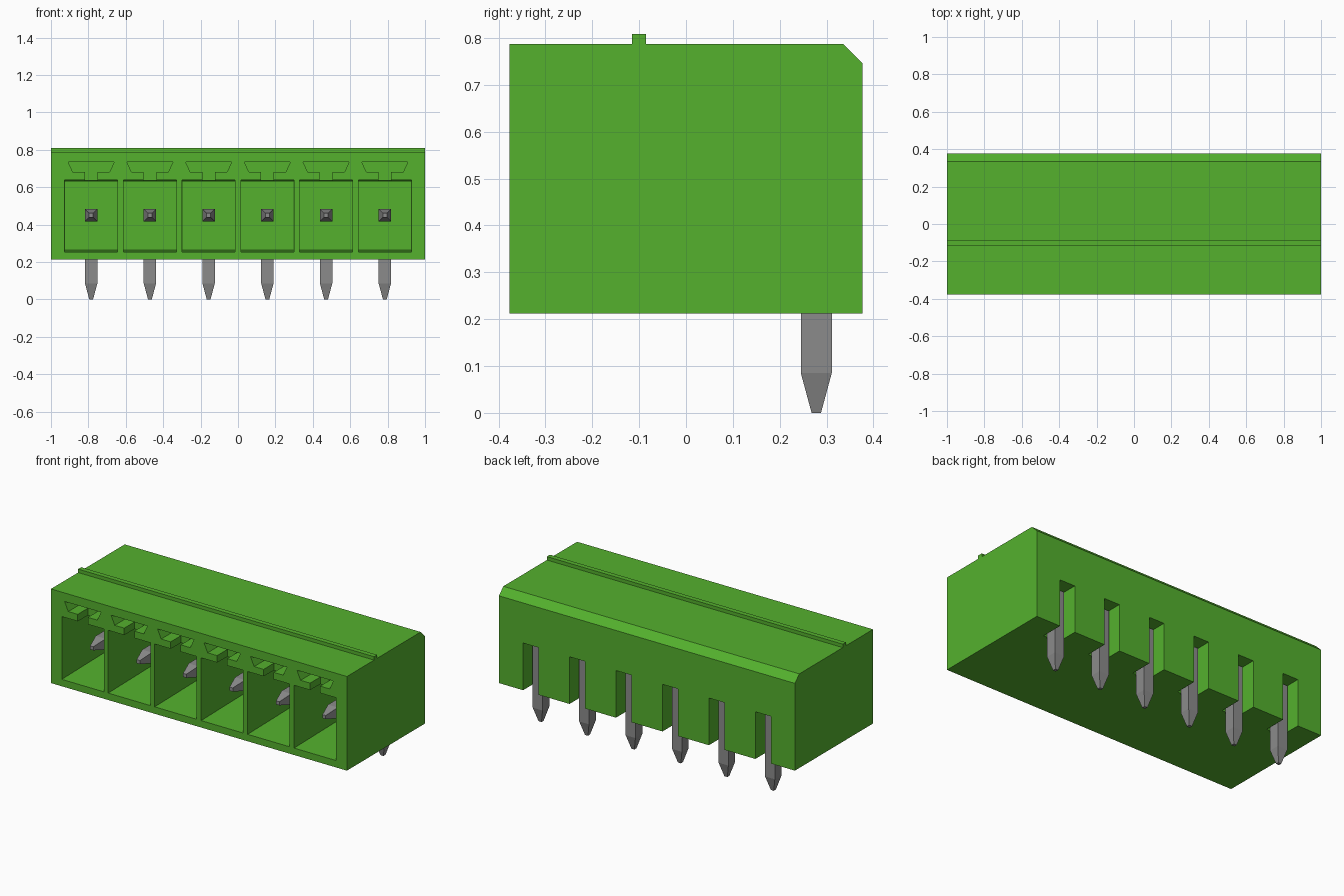
import bpy, bmesh

cube = bpy.data.objects.get("Cube")
if cube:
    bpy.data.objects.remove(cube, do_unlink=True)

CENTRES = [-0.785 + 0.314 * i for i in range(6)]


def material(name, rgb):
    m = bpy.data.materials.new(name)
    m.use_nodes = True
    m.diffuse_color = (*rgb, 1)
    m.node_tree.nodes["Principled BSDF"].inputs["Base Color"].default_value = (*rgb, 1)
    return m


green = material("green_plastic", (0.089, 0.44, 0.027))
grey = material("grey_metal", (0.26, 0.26, 0.26))


def loft(bm, rings):
    """Join equal-length rings of points into a capped solid."""
    loops = [[bm.verts.new(p) for p in ring] for ring in rings]
    n = len(loops[0])
    for a, b in zip(loops, loops[1:]):
        for i in range(n):
            j = (i + 1) % n
            bm.faces.new((a[i], a[j], b[j], b[i]))
    bm.faces.new(loops[0][::-1])
    bm.faces.new(loops[-1])


def finish(bm, name, mat):
    bmesh.ops.recalc_face_normals(bm, faces=bm.faces)
    mesh = bpy.data.meshes.new(name)
    bm.to_mesh(mesh)
    bm.free()
    mesh.materials.append(mat)
    obj = bpy.data.objects.new(name, mesh)
    bpy.context.collection.objects.link(obj)
    return obj


def rect(c, half, z0, z1, y):
    return [(c - half, y, z0), (c + half, y, z0), (c + half, y, z1), (c - half, y, z1)]


# Housing: side profile with rear chamfer and top ridge, extruded along x
profile = [(-0.377, 0.212), (0.377, 0.212), (0.377, 0.745), (0.335, 0.787),
           (-0.085, 0.787), (-0.085, 0.808), (-0.115, 0.808), (-0.115, 0.787),
           (-0.377, 0.787)]
bm = bmesh.new()
loft(bm, [[(x, y, z) for y, z in profile] for x in (-1, 1)])
housing = finish(bm, "housing", green)

# Front pockets with a slight draft
bm = bmesh.new()
for c in CENTRES:
    loft(bm, [rect(c, 0.142, 0.254, 0.638, -0.39), rect(c, 0.141, 0.263, 0.629, 0.15)])
pockets = finish(bm, "pocket_cutter", green)

# Shallow keyways: trapezoid plus a neck opening into the pocket
key = [(-0.034, 0.60), (0.034, 0.60), (0.034, 0.68), (0.098, 0.68),
       (0.123, 0.735), (-0.123, 0.735), (-0.098, 0.68), (-0.034, 0.68)]
bm = bmesh.new()
for c in CENTRES:
    loft(bm, [[(c + x, y, z) for x, z in key] for y in (-0.40, -0.277)])
keyways = finish(bm, "keyway_cutter", green)

# Rear slots for the pin legs
bm = bmesh.new()
for c in CENTRES:
    loft(bm, [rect(c, 0.052, 0.15, 0.50, 0.24), rect(c, 0.052, 0.15, 0.50, 0.45)])
slots = finish(bm, "rear_slot_cutter", green)

for cutter in (pockets, keyways, slots):
    cutter.hide_render = True
    mod = housing.modifiers.new("cut", 'BOOLEAN')
    mod.operation = 'DIFFERENCE'
    mod.solver = 'EXACT'
    mod.object = cutter
    bpy.context.view_layer.objects.active = housing
    bpy.ops.object.modifier_apply(modifier=mod.name)
    bpy.data.objects.remove(cutter, do_unlink=True)

# Bent square pins: (y, z, section direction y, z, half width)
path = [(-0.29, 0.45, 0, 1, 0.011), (-0.205, 0.45, 0, 1, 0.033),
        (0.278, 0.45, 1, 1, 0.033),
        (0.278, 0.085, 1, 0, 0.033), (0.278, 0.0, 1, 0, 0.010)]
for i, c in enumerate(CENTRES):
    bm = bmesh.new()
    loft(bm, [[(c + sx * r, y + s * dy * r, z + s * dz * r)
               for sx, s in ((-1, -1), (1, -1), (1, 1), (-1, 1))]
              for y, z, dy, dz, r in path])
    finish(bm, f"pin_{i + 1}", grey)
